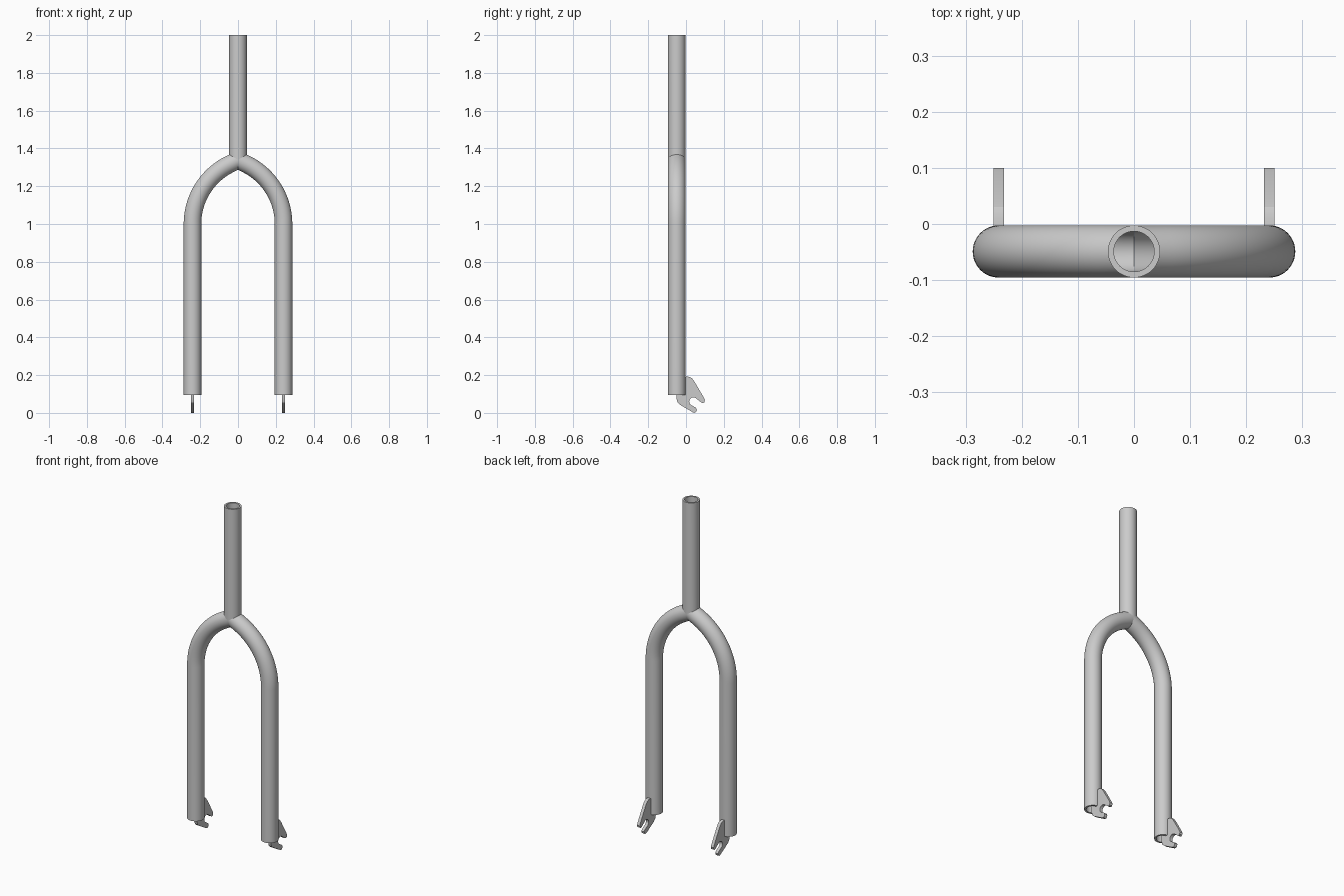
import bpy, bmesh
from math import sin, cos, tan, pi, radians

if "Cube" in bpy.data.objects:
    bpy.data.objects.remove(bpy.data.objects["Cube"])

N = 48                      # sides of the tubes
R_OUT, R_IN = 0.0465, 0.036
Y0 = -0.049                 # tube centre plane
LEG_X, LEG_BOTTOM, BEND_Z = 0.241, 0.095, 1.0
THETA = radians(27)         # slope of the legs where they join
PHI = pi / 2 - THETA        # sweep of the bend
JOIN_Z = 1.338
MITRE = tan((pi / 2 - THETA) / 2)
STUB = 0.054                # straight bit before the joint
BEND_R = (LEG_X - STUB * cos(THETA)) / (1 - cos(PHI))
# keep the joint exactly on the centre line
JOIN_Z = BEND_Z + BEND_R * sin(PHI) + STUB * sin(THETA)


def finish(name, bm):
    bmesh.ops.recalc_face_normals(bm, faces=bm.faces)
    me = bpy.data.meshes.new(name)
    bm.to_mesh(me)
    bm.free()
    ob = bpy.data.objects.new(name, me)
    bpy.context.collection.objects.link(ob)
    bpy.ops.object.select_all(action='DESELECT')
    ob.select_set(True)
    bpy.context.view_layer.objects.active = ob
    bpy.ops.object.shade_smooth_by_angle(angle=radians(30))
    return ob


def pipe(name, outer, inner):
    """Closed hollow pipe: outer rings up, inner rings back down."""
    bm = bmesh.new()
    rings = [[bm.verts.new(p) for p in ring] for ring in outer + inner[::-1]]
    for i, a in enumerate(rings):
        b = rings[(i + 1) % len(rings)]
        for k in range(N):
            j = (k + 1) % N
            bm.faces.new((a[k], a[j], b[j], b[k]))
    return finish(name, bm)


def steerer_rings(r):
    c = [(r * cos(2 * pi * k / N), r * sin(2 * pi * k / N)) for k in range(N)]
    return [[(x, Y0 + y, JOIN_Z + abs(x) * MITRE) for x, y in c],
            [(x, Y0 + y, 2.0) for x, y in c]]


def leg_rings(r, side):
    circ = [(r * cos(2 * pi * k / N), r * sin(2 * pi * k / N)) for k in range(N)]
    rings = [[(side * (LEG_X + u), Y0 + v, LEG_BOTTOM) for u, v in circ]]
    steps = 24
    for i in range(steps + 1):
        a = PHI * i / steps
        cx = LEG_X - BEND_R
        rings.append([(side * (cx + (BEND_R + u) * cos(a)), Y0 + v,
                       BEND_Z + (BEND_R + u) * sin(a)) for u, v in circ])
    # mitred end, stopped by the other leg or by the steerer
    dx, dz = -cos(THETA), sin(THETA)
    end = []
    for x, y, z in rings[-1]:
        x *= side
        t_leg = x / -dx
        t_top = (JOIN_Z + x * MITRE - z) / (dz - dx * MITRE)
        t = min(t_leg, t_top)
        end.append((side * (x + t * dx), y, z + t * dz))
    return rings + [end]


def dropout(name, side):
    # slotted plate profile in y, z
    pts = [(-0.05, 0.16), (-0.02, 0.19), (0.012, 0.192), (0.030, 0.185),
           (0.045, 0.165), (0.094, 0.082), (0.100, 0.068), (0.097, 0.056),
           (0.089, 0.052), (0.080, 0.056)]
    # rounded axle slot
    cy, cz, r, d = 0.039, 0.060, 0.022, radians(-32)
    for i in range(13):
        a = d + pi * 0.42 + (2 * pi - pi * 0.84) * i / 12
        pts.append((cy + r * cos(a), cz + r * sin(a)))
    pts += [(0.052, 0.027), (0.058, 0.017), (0.055, 0.007), (0.047, 0.0),
            (0.036, 0.003), (-0.03, 0.042), (-0.045, 0.056), (-0.05, 0.075)]
    bm = bmesh.new()
    f = bm.faces.new([bm.verts.new((side * LEG_X - 0.009, y, z)) for y, z in pts])
    g = bmesh.ops.extrude_face_region(bm, geom=[f])['geom']
    bmesh.ops.translate(bm, vec=(0.018, 0, 0),
                        verts=[v for v in g if isinstance(v, bmesh.types.BMVert)])
    return finish(name, bm)


# steerer tube
pipe("steerer_tube", steerer_rings(R_OUT), steerer_rings(R_IN))

# legs and wheel dropouts
for label, s in (("right", 1), ("left", -1)):
    pipe(label + "_leg", leg_rings(R_OUT, s), leg_rings(R_IN, s))
    dropout(label + "_dropout", s)
